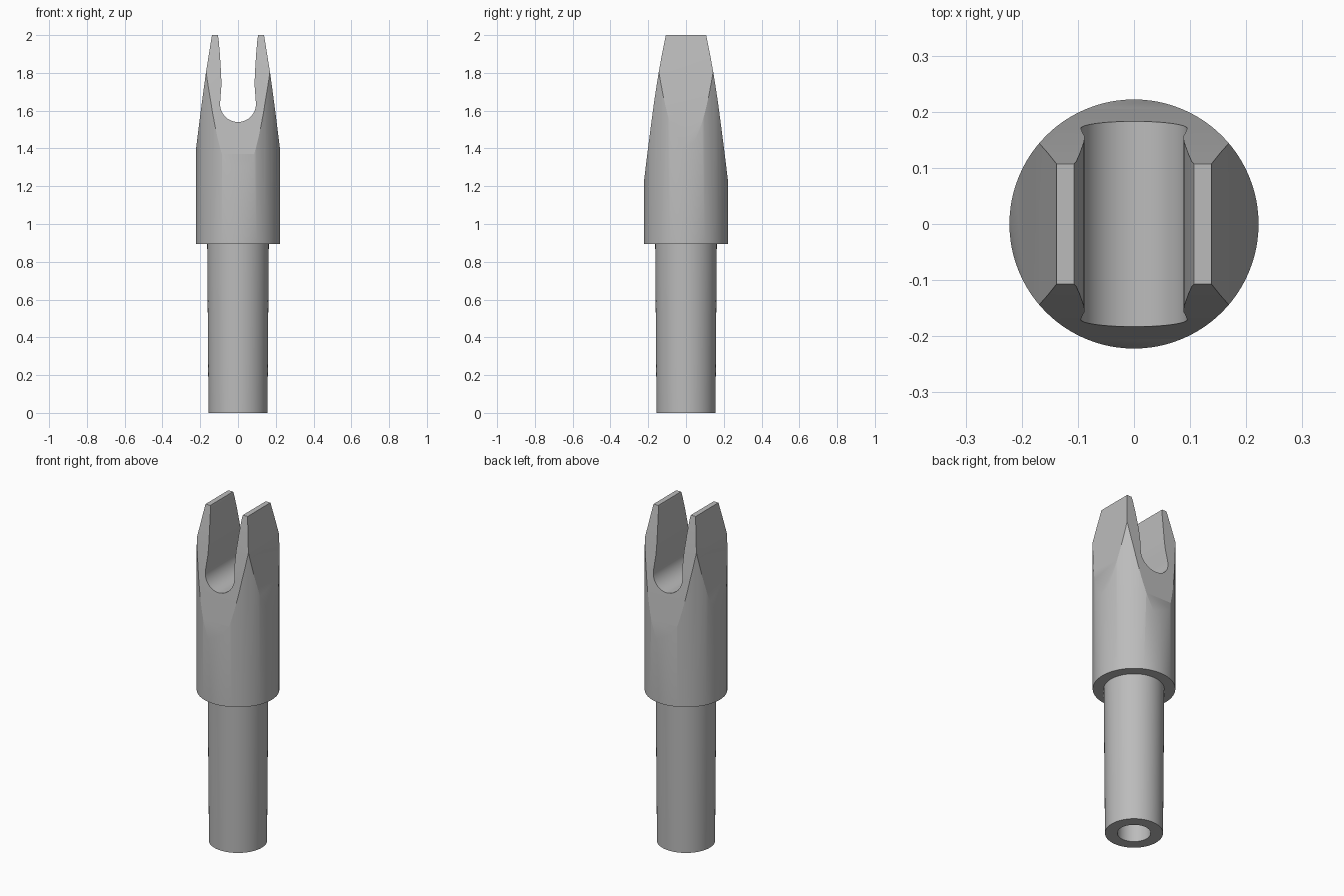
import bpy, bmesh, math

if "Cube" in bpy.data.objects:
    bpy.data.objects.remove(bpy.data.objects["Cube"])

SEG = 96

grey = bpy.data.materials.new("plain_grey")
grey.diffuse_color = (0.5, 0.5, 0.5, 1)
grey.use_nodes = True
grey.node_tree.nodes["Principled BSDF"].inputs["Base Color"].default_value = grey.diffuse_color


def finish(name, bm):
    bmesh.ops.recalc_face_normals(bm, faces=bm.faces)
    mesh = bpy.data.meshes.new(name)
    bm.to_mesh(mesh)
    bm.free()
    mesh.materials.append(grey)
    ob = bpy.data.objects.new(name, mesh)
    bpy.context.collection.objects.link(ob)
    return ob


def lathe(name, profile):
    """Revolve (radius, z) points about z; radius 0 is a pole."""
    bm = bmesh.new()
    rings = []
    for r, z in profile:
        n = SEG if r else 1
        rings.append([bm.verts.new((r * math.cos(2 * math.pi * i / SEG),
                                    r * math.sin(2 * math.pi * i / SEG), z)) for i in range(n)])
    for a, b in zip(rings, rings[1:]):
        for i in range(SEG):
            j = (i + 1) % SEG
            ring = [a[i % len(a)], a[j % len(a)], b[j % len(b)], b[i % len(b)]]
            bm.faces.new(list(dict.fromkeys(ring)))
    return finish(name, bm)


def prism(name, half, axis):
    """Mirror a half outline of (width, z) and extrude it along the other axis."""
    outline = half + [(-w, z) for w, z in reversed(half) if w > 0]
    bm = bmesh.new()
    ends = []
    for d in (-0.5, 0.5):
        ends.append([bm.verts.new((w, d, z) if axis == "x" else (d, w, z)) for w, z in outline])
        bm.faces.new(ends[-1])
    n = len(outline)
    for i in range(n):
        j = (i + 1) % n
        bm.faces.new((ends[0][i], ends[0][j], ends[1][j], ends[1][i]))
    ob = finish(name, bm)
    ob.hide_render = True
    return ob


# Turned nock: hollow shank, shoulder and body
nock = lathe("arrow_nock", [
    (0, 0.9), (0.09, 0.9), (0.09, 0), (0.156, 0), (0.163, 0.895),
    (0.222, 0.895), (0.222, 2.05), (0, 2.05)])

# Tapers on the four sides of the body
side_taper = prism("side_taper", [
    (0.3, -0.1), (0.3, 0.8), (0.222, 1.4), (0.197, 1.6), (0.17, 1.8),
    (0.154, 1.9), (0.138, 2.0)], "x")
front_taper = prism("front_taper", [
    (0.3, -0.1), (0.3, 0.62), (0.222, 1.23), (0.205, 1.37), (0.187, 1.51),
    (0.167, 1.66), (0.145, 1.8), (0.127, 1.9), (0.107, 2.0), (0.085, 2.1)], "y")

# String slot: round floor, slight waist, flared mouth
arc = [(0.095 * math.sin(math.radians(a)), 1.635 - 0.095 * math.cos(math.radians(a)))
       for a in range(0, 91, 6)]
slot = prism("string_slot", arc + [
    (0.092, 1.68), (0.088, 1.73), (0.089, 1.79), (0.096, 1.9),
    (0.103, 1.98), (0.107, 2.0), (0.12, 2.1)], "x")

bpy.context.view_layer.objects.active = nock
nock.select_set(True)
for cutter, op in ((side_taper, "INTERSECT"), (front_taper, "INTERSECT"), (slot, "DIFFERENCE")):
    mod = nock.modifiers.new(cutter.name, "BOOLEAN")
    mod.object, mod.operation, mod.solver = cutter, op, "EXACT"
    bpy.ops.object.modifier_apply(modifier=mod.name)
    bpy.data.objects.remove(cutter)

bpy.ops.object.shade_smooth_by_angle(angle=math.radians(25))
